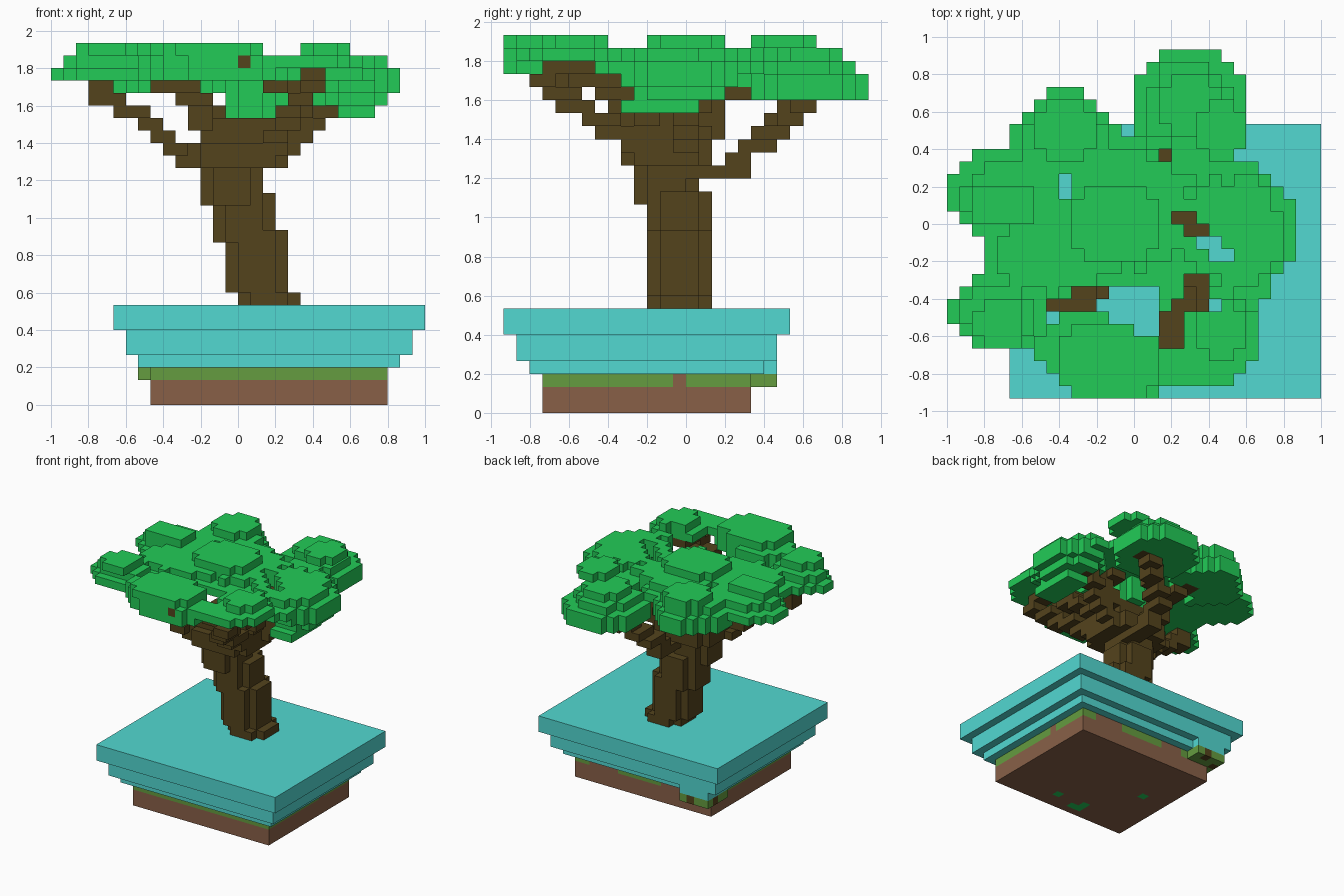
import bpy, random
from mathutils import Vector

random.seed(4)
U = 1 / 15  # voxel size

if "Cube" in bpy.data.objects:
    bpy.data.objects.remove(bpy.data.objects["Cube"])


def material(name, rgb):
    m = bpy.data.materials.new(name)
    m.use_nodes = True
    m.diffuse_color = (*rgb, 1)
    m.node_tree.nodes["Principled BSDF"].inputs["Base Color"].default_value = (*rgb, 1)
    return m


def box(x0, x1, y0, y1, z0, z1):
    """Voxel cells in an inclusive range."""
    return {(x, y, z) for x in range(x0, x1 + 1)
            for y in range(y0, y1 + 1) for z in range(z0, z1 + 1)}


def column(x0, x1, y0, y1, z0, z1):
    """Box with its upright corners cut away."""
    return {c for c in box(x0, x1, y0, y1, z0, z1)
            if not (c[0] in (x0, x1) and c[1] in (y0, y1))}


def branch(*points):
    """Stepped limb, two cells wide, along a path."""
    cells = set()
    for a, b in zip(points, points[1:]):
        a, b = Vector(a), Vector(b)
        n = int(max(abs(v) for v in b - a)) * 2 + 1
        for s in range(n + 1):
            x, y, z = (round(v) for v in a.lerp(b, s / n))
            cells |= box(x, x + 1, y, y + 1, z, z)
    return cells


def lobe(cx, cy, rx, ry, z0, z1, widest, step=1):
    """Stepped pad of leaves that narrows away from its widest layer."""
    cells = set()
    for x, y, z in sorted(box(-15, 14, -14, 13, z0, z1)):
        inset = step * abs(z - widest)
        d = ((x + .5 - cx) / (rx - inset)) ** 2 + ((y + .5 - cy) / (ry - inset)) ** 2
        if d < 1 + (random.uniform(-.2, .15) if inset >= 1 else 0):
            cells.add((x, y, z))
    return cells


# Stepped water slab
water = (box(-10, 14, -14, 7, 6, 7) | box(-9, 13, -13, 6, 4, 5)
         | box(-8, 12, -12, 5, 3, 3) | box(-8, -5, 6, 6, 3, 3))

# Soil block, with a grass layer that breaks open along the back
soil = box(-7, 11, -11, 4, 0, 1)
grass = box(-7, 11, -11, 4, 2, 2) | box(-8, -5, 3, 6, 2, 2)
bare = box(11, 11, -1, -1, 2, 2) | box(6, 9, 4, 4, 2, 2) | box(-3, -1, 4, 4, 2, 2)
grass -= bare
soil |= bare
roots = {(-6, 6, 2), (-8, 5, 2)}
grass -= roots

# Leafy specks under the soil
specks = {(0, -10, 0), (0, -9, 0), (1, -10, 0), (4, -9, 0), (-4, -3, 0)}
soil -= specks

# Leaning trunk
trunk = (column(0, 4, -3, 1, 8, 8) | column(-1, 3, -3, 1, 9, 12)
         | column(-2, 3, -3, 1, 13, 13) | column(-2, 2, -3, 1, 14, 16)
         | column(-3, 1, -4, 0, 16, 18) | column(-4, 3, -5, 1, 19, 20)
         | column(-3, 3, -4, 0, 21, 22))

# Spreading limbs
limbs = (branch((-5, -4, 19), (-6, -5, 20), (-7, -5, 21), (-8, -5, 22), (-9, -6, 23),
                (-12, -6, 24), (-12, -6, 25))
         | branch((-3, -4, 20), (-4, -5, 23), (-5, -7, 25), (-7, -7, 25))
         | branch((2, -4, 20), (2, -6, 21), (3, -8, 22), (3, -9, 23), (4, -11, 24),
                  (5, -12, 25), (5, -11, 26), (5, -9, 26))
         | branch((3, -4, 22), (4, -6, 24), (3, -8, 25), (2, -10, 25))
         | branch((2, -1, 19), (4, -1, 21), (7, 0, 24), (7, 0, 25))
         | branch((3, -1, 22), (4, -1, 24), (4, -1, 25), (3, 0, 25))
         | branch((0, 0, 18), (0, 3, 18), (0, 3, 19), (0, 4, 20), (1, 6, 21),
                  (2, 6, 22), (4, 8, 23), (5, 8, 24))
         | branch((-2, 0, 19), (-3, 1, 23), (-5, 4, 25)))
limbs |= {(0, -14, 27)}

# Canopy: broad pads, then low hanging tufts
leaves = set()
for args in [(4.5, 9.5, 5.1, 5.1, 24, 27, 24.5), (-5.5, 6.5, 4.6, 4.6, 25, 27, 25.5, .8),
             (-10.3, 2.5, 4.7, 3.6, 26, 27, 26), (-10.8, -7, 4.2, 3.1, 26, 27, 26),
             (-1, -10, 6.6, 4.1, 26, 27, 26, 0), (6.3, -9, 3.8, 4.2, 27, 27, 27),
             (8, -.5, 5.1, 5.3, 26, 27, 26), (-1, 1, 7, 5.7, 26, 27, 26),
             (-6.5, -2.3, 5.9, 4.1, 26, 27, 26), (4, -4, 3.5, 3, 26, 26, 26),
             (7.3, -5, 3.7, 2.6, 26, 26, 26), (5, 4.6, 3.6, 2.3, 26, 26, 26),
             (9.5, -.5, 3.6, 4.5, 24, 25, 25, .7), (9.5, -2, 2, 3, 23, 23, 23),
             (1, 0, 2.2, 1.6, 23, 25, 23, 0)]:
    leaves |= lobe(*args)
leaves -= box(3, 14, -14, -8, 26, 26)

# Crowns on top of the pads
for cx, cy, rx, ry in [(7, 7.5, 2.1, 2.6), (-5.5, 7.5, 3, 2.6), (-1.5, 0, 3.6, 3.2),
                       (-10.5, 1.5, 2.6, 1.6), (-10.8, -8, 2.3, 2.1),
                       (-2, -11, 4.1, 3.2), (7, -8.5, 2.1, 2.5)]:
    leaves |= lobe(cx, cy, rx, ry, 28, 28, 28)

# Gaps through the canopy
for x0, x1, y0, y1 in [(-6, -6, 2, 3), (2, 2, 5, 5), (3, 4, 0, 0), (4, 5, -1, -1),
                       (5, 6, -2, -2), (6, 7, -3, -3), (5, 5, -5, -5), (5, 6, -7, -7),
                       (4, 5, -6, -6), (-3, 1, -7, -6), (-2, 1, -8, -8), (0, 2, -9, -9),
                       (-5, -4, -7, -6), (2, 3, -10, -8), (3, 4, -7, -7), (4, 4, -5, -5)]:
    leaves -= box(x0, x1, y0, y1, 22, 29)

bark = trunk | limbs
leaves -= bark
limbs -= trunk
solid = water | soil | grass | roots | specks | bark | leaves

# One face per exposed cell side, listed counter-clockwise from outside
SIDES = []
for axis in range(3):
    u, v = (axis + 1) % 3, (axis + 2) % 3
    for sign in (0, 1):
        quad = []
        for a, b in ((0, 0), (1, 0), (1, 1), (0, 1)):
            c = [0, 0, 0]
            c[axis], c[u], c[v] = sign, a, b
            quad.append(tuple(c))
        step = [0, 0, 0]
        step[axis] = 2 * sign - 1
        SIDES.append((step, quad if sign else quad[::-1]))


def build(name, cells, mat):
    index, faces = {}, []
    for cell in sorted(cells):
        for step, quad in SIDES:
            if tuple(a + b for a, b in zip(cell, step)) in solid:
                continue
            corners = [tuple(a + b for a, b in zip(cell, c)) for c in quad]
            faces.append([index.setdefault(c, len(index)) for c in corners])
    mesh = bpy.data.meshes.new(name)
    mesh.from_pydata([tuple(v * U for v in c) for c in index], [], faces)
    mesh.materials.append(mat)
    bpy.context.collection.objects.link(bpy.data.objects.new(name, mesh))


bark_mat = material("dark bark", (.088, .057, .012))
leaf_mat = material("leaf green", (.016, .6, .095))
build("water_slab", water, material("turquoise water", (.085, .69, .64)))
build("soil_block", soil, material("brown soil", (.25, .118, .064)))
build("grass_layer", grass, material("olive grass", (.13, .335, .05)))
build("exposed_roots", roots, bark_mat)
build("underside_specks", specks, leaf_mat)
build("trunk", trunk, bark_mat)
build("branches", limbs, bark_mat)
build("leaf_canopy", leaves, leaf_mat)
